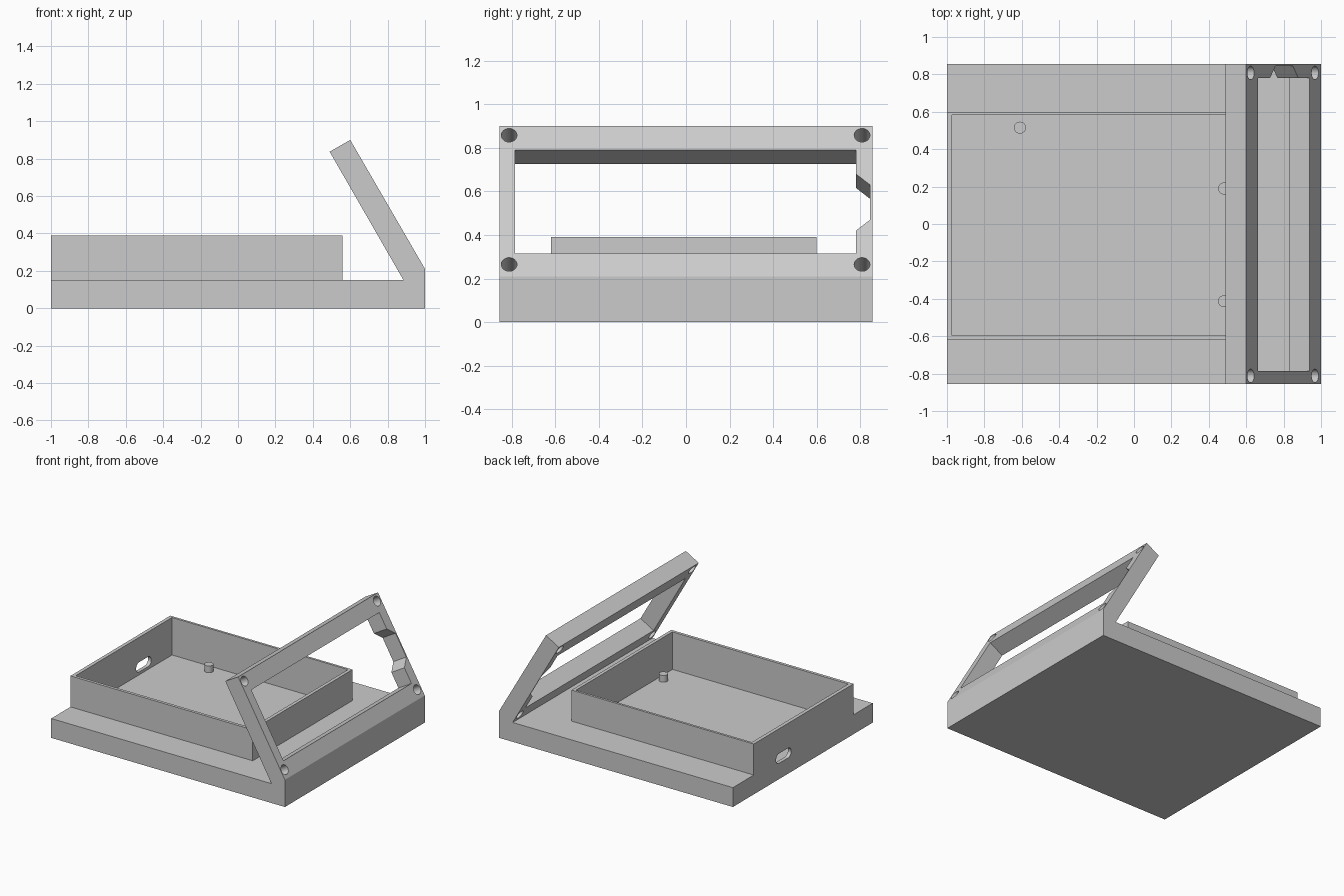
import bpy, bmesh, math
from mathutils import Vector

if "Cube" in bpy.data.objects:
    bpy.data.objects.remove(bpy.data.objects["Cube"])

grey = bpy.data.materials.new("light_grey")
grey.diffuse_color = (0.6, 0.6, 0.6, 1)
grey.use_nodes = True
grey.node_tree.nodes["Principled BSDF"].inputs["Base Color"].default_value = grey.diffuse_color

X, Y, Z = Vector((1, 0, 0)), Vector((0, 1, 0)), Vector((0, 0, 1))


def prism(name, outline, a, b, c, start, end, origin=Vector()):
    """Extrude a 2D outline in plane a, b along c."""
    bm = bmesh.new()
    rings = [[bm.verts.new(origin + a * p + b * q + c * d) for p, q in outline]
             for d in (start, end)]
    n = len(outline)
    bm.faces.new(rings[0][::-1])
    bm.faces.new(rings[1])
    for i in range(n):
        j = (i + 1) % n
        bm.faces.new((rings[0][i], rings[0][j], rings[1][j], rings[1][i]))
    bmesh.ops.recalc_face_normals(bm, faces=bm.faces)
    mesh = bpy.data.meshes.new(name)
    bm.to_mesh(mesh)
    bm.free()
    mesh.materials.append(grey)
    obj = bpy.data.objects.new(name, mesh)
    bpy.context.collection.objects.link(obj)
    return obj


def combine(target, tool, operation):
    """Apply a boolean and remove the tool object."""
    mod = target.modifiers.new("boolean", 'BOOLEAN')
    mod.object, mod.operation, mod.solver = tool, operation, 'EXACT'
    bpy.context.view_layer.objects.active = target
    bpy.ops.object.modifier_apply(modifier=mod.name)
    bpy.data.objects.remove(tool)


def rect(p0, p1, q0, q1):
    return [(p0, q0), (p1, q0), (p1, q1), (p0, q1)]


def arc(p, q, r, start=0, end=360, n=32):
    count = n if end - start == 360 else n + 1
    angles = [math.radians(start + (end - start) * i / n) for i in range(count)]
    return [(p + r * math.cos(t), q + r * math.sin(t)) for t in angles]


# Base plate with the leaning display panel, as one side profile
profile = [(-1, 0), (1, 0), (1, 0.21), (0.6, 0.9), (0.49, 0.837),
           (0.885, 0.15), (-1, 0.15)]
body = prism("base_and_panel", profile, X, Z, Y, -0.855, 0.855)

# Tray block, then its hollow
combine(body, prism("tray", rect(-1, 0.56, -0.62, 0.6), X, Y, Z, 0.07, 0.39), 'UNION')
combine(body, prism("tray_hollow", rect(-0.972, 0.534, -0.597, 0.582), X, Y, Z, 0.1, 0.5),
        'DIFFERENCE')

# Rounded cable slot through the left wall
slot = arc(0.29, 0.16, 0.038, -90, 90, 12) + arc(0.18, 0.16, 0.038, 90, 270, 12)
combine(body, prism("cable_slot", slot, Y, Z, X, -1.1, -0.9), 'DIFFERENCE')

# Panel axes: up the slope and out of its face
foot = Vector((1, 0, 0.21))
up = Vector((-0.4, 0, 0.69)).normalized()
out = Vector((0.69, 0, 0.4)).normalized()


def on_slope(y, z):
    return (y, (z - 0.21) / up.z)


# Display window with a side notch
window = [on_slope(*p) for p in (
    (-0.785, 0.315), (0.78, 0.315), (0.78, 0.42), (0.845, 0.47),
    (0.845, 0.63), (0.78, 0.68), (0.78, 0.79), (-0.785, 0.79))]
combine(body, prism("window", window, Y, up, out, -0.15, 0.05, foot), 'DIFFERENCE')

# Screw holes in the panel corners
for y in (-0.812, 0.808):
    for z in (0.265, 0.858):
        p, q = on_slope(y, z)
        combine(body, prism("screw_hole", arc(p, q, 0.036), Y, up, out, -0.145, 0.05, foot),
                'DIFFERENCE')

# Support pegs on the tray floor
pegs = [prism("support_peg", arc(x, y, 0.032), X, Y, Z, 0.095, 0.152)
        for x, y in ((-0.61, 0.515), (0.482, 0.19), (0.482, -0.413))]

# Smooth round walls, keep edges sharp
for obj in [body] + pegs:
    bpy.ops.object.select_all(action='DESELECT')
    obj.select_set(True)
    bpy.context.view_layer.objects.active = obj
    bpy.ops.object.shade_smooth_by_angle(angle=math.radians(30))
